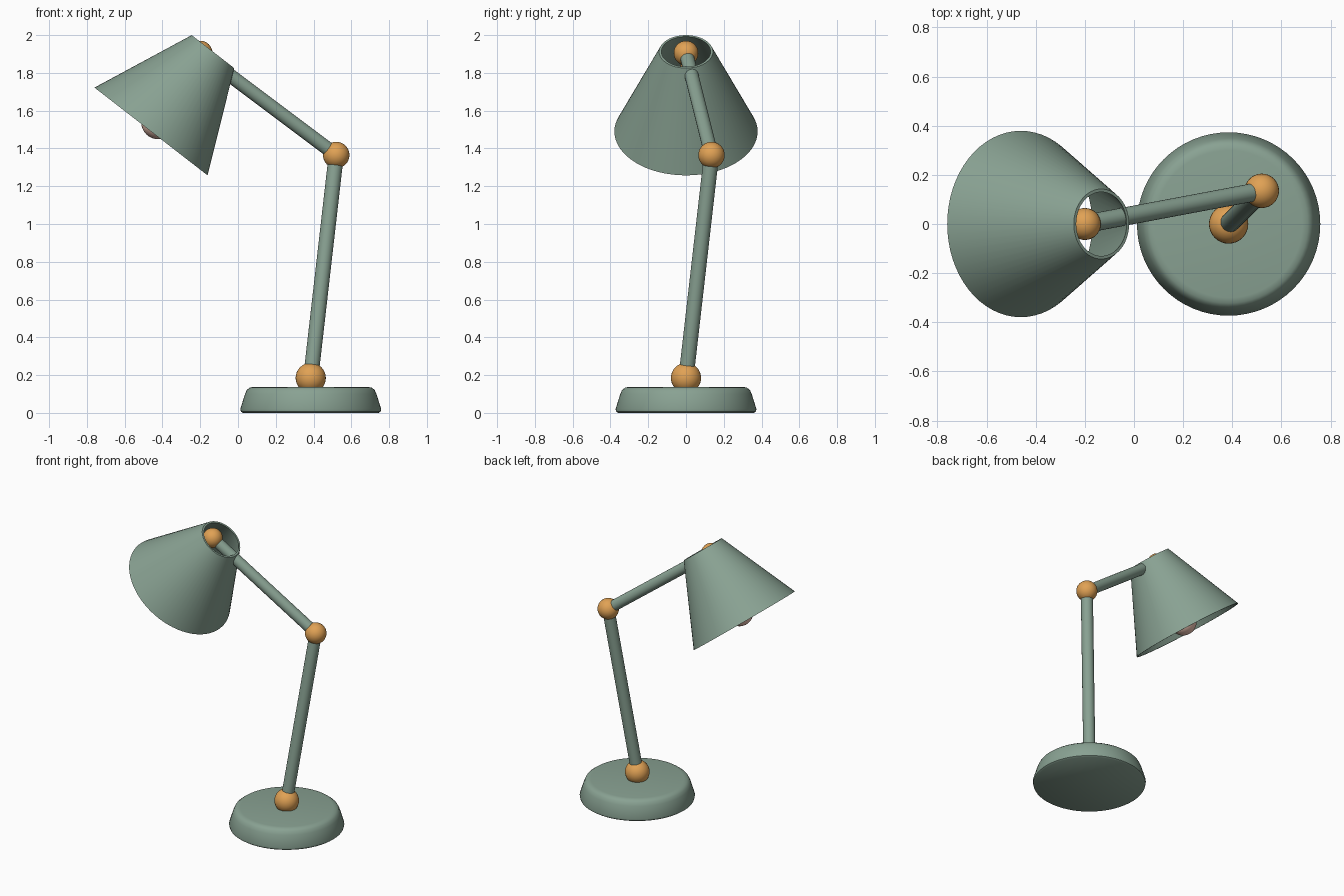
import bpy, math
from mathutils import Vector

if "Cube" in bpy.data.objects:
    bpy.data.objects.remove(bpy.data.objects["Cube"])


def material(name, rgb):
    m = bpy.data.materials.new(name)
    m.diffuse_color = (*rgb, 1)
    m.use_nodes = True
    m.node_tree.nodes["Principled BSDF"].inputs["Base Color"].default_value = m.diffuse_color
    return m


GREEN = material("sage_paint", (0.25, 0.36, 0.29))
BRASS = material("brass", (0.75, 0.36, 0.09))
GLASS = material("warm_glass", (0.85, 0.55, 0.45))


def finish(ob, name, mat, angle=40):
    ob.name = name
    ob.data.materials.append(mat)
    bpy.ops.object.select_all(action='DESELECT')
    ob.select_set(True)
    bpy.context.view_layer.objects.active = ob
    bpy.ops.object.shade_smooth_by_angle(angle=math.radians(angle))
    return ob


def ball(name, loc, r, mat=BRASS):
    bpy.ops.mesh.primitive_uv_sphere_add(segments=32, ring_count=16, radius=r, location=loc)
    return finish(bpy.context.object, name, mat)


def rod(name, a, b, r, mat=GREEN):
    d = b - a
    bpy.ops.mesh.primitive_cylinder_add(vertices=24, radius=r, depth=d.length, location=(a + b) / 2)
    ob = bpy.context.object
    ob.rotation_mode = 'QUATERNION'
    ob.rotation_quaternion = d.to_track_quat('Z', 'Y')
    return finish(ob, name, mat)


def lathe(name, profile, loc, axis, mat, closed=False, n=64):
    """Revolve (radius, height) points around an axis; open profiles get capped ends."""
    verts, faces = [], []
    for r, z in profile:
        for i in range(n):
            t = 2 * math.pi * i / n
            verts.append((r * math.cos(t), r * math.sin(t), z))
    k = len(profile)
    for j in range(k if closed else k - 1):
        a, b = j * n, (j + 1) % k * n
        for i in range(n):
            i2 = (i + 1) % n
            faces.append((a + i, a + i2, b + i2, b + i))
    if not closed:
        faces.append(tuple(reversed(range(n))))
        faces.append(tuple(range((k - 1) * n, k * n)))
    me = bpy.data.meshes.new(name)
    me.from_pydata(verts, [], faces)
    ob = bpy.data.objects.new(name, me)
    bpy.context.collection.objects.link(ob)
    ob.location = loc
    ob.rotation_mode = 'QUATERNION'
    ob.rotation_quaternion = axis.to_track_quat('Z', 'Y')
    return finish(ob, name, mat)


# Key points of the lamp
foot = Vector((0.385, 0, 0.185))
elbow = Vector((0.52, 0.135, 1.365))
head = Vector((-0.2, 0, 1.905))
shade_top = Vector((-0.1325, 0, 1.9125))
shade_axis = Vector((-0.613, 0, -0.79)).normalized()

# Rounded, slightly tapered base
lathe("base", [(0.36, 0), (0.37, 0.007), (0.373, 0.02), (0.348, 0.1), (0.338, 0.122),
               (0.322, 0.134), (0.3, 0.138)], (0.385, 0, 0), Vector((0, 0, 1)), GREEN)

# Ball joints and arms
ball("base_joint", foot, 0.08)
ball("elbow_joint", elbow, 0.07)
ball("head_joint", head, 0.065)
rod("lower_arm", foot, elbow, 0.04)
rod("upper_arm", elbow, head, 0.037)

# Thin-walled conical shade, open at both ends
L = 0.535
lathe("shade", [(0.1425, 0), (0.13, 0), (0.367, L), (0.379, L)],
      shade_top, shade_axis, GREEN, closed=True).data.flip_normals()

# Bulb peeking out of the shade, hung from the head joint
bulb = shade_top + shade_axis * 0.473
ball("bulb", bulb, 0.09, GLASS)
rod("bulb_stem", head, bulb, 0.03, BRASS)
